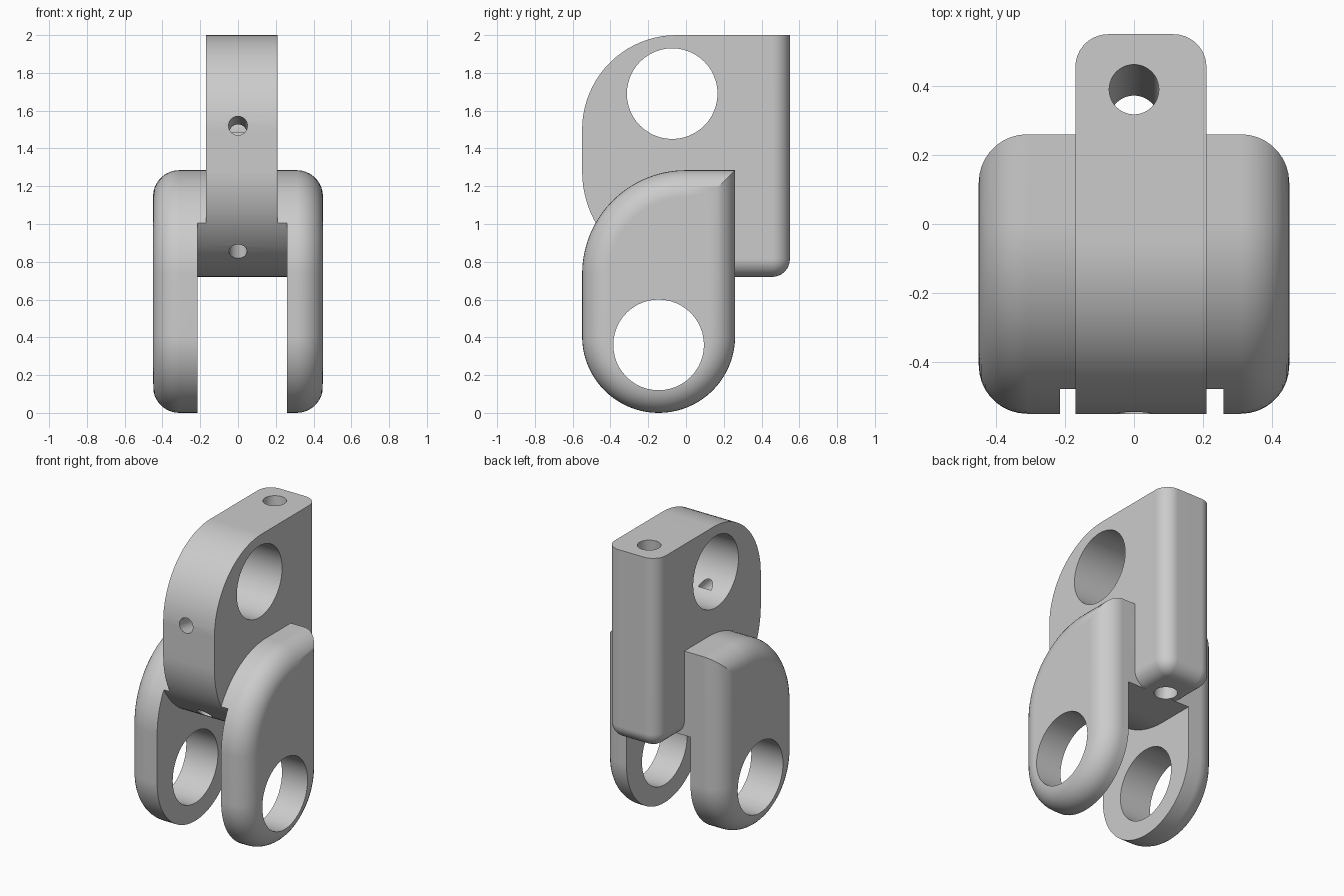
import bpy, bmesh
from math import radians, cos, sin
from mathutils import Vector

cube = bpy.data.objects.get("Cube")
if cube:
    bpy.data.objects.remove(cube, do_unlink=True)

grey = bpy.data.materials.new("plain_grey")
grey.use_nodes = True
grey.diffuse_color = (0.6, 0.6, 0.6, 1)
grey.node_tree.nodes["Principled BSDF"].inputs["Base Color"].default_value = (0.6, 0.6, 0.6, 1)


def arc(cy, cz, r, start, end, steps=20):
    angles = [radians(start + (end - start) * i / steps) for i in range(steps + 1)]
    return [(cy + r * cos(a), cz + r * sin(a)) for a in angles]


def finish(name, bm):
    bmesh.ops.recalc_face_normals(bm, faces=bm.faces)
    mesh = bpy.data.meshes.new(name)
    bm.to_mesh(mesh)
    bm.free()
    mesh.materials.append(grey)
    obj = bpy.data.objects.new(name, mesh)
    bpy.context.collection.objects.link(obj)
    return obj


def prism(name, profile, x0, x1, rim=0):
    """Extrude a side profile along x, optionally rounding both rims."""
    bm = bmesh.new()
    face = bm.faces.new([bm.verts.new((x0, y, z)) for y, z in profile])
    ext = bmesh.ops.extrude_face_region(bm, geom=[face])["geom"]
    moved = [g for g in ext if isinstance(g, bmesh.types.BMVert)]
    bmesh.ops.translate(bm, verts=moved, vec=(x1 - x0, 0, 0))
    bmesh.ops.recalc_face_normals(bm, faces=bm.faces)
    if rim:
        rims = [e for e in bm.edges if abs(e.verts[0].co.x - e.verts[1].co.x) < 1e-5]
        bmesh.ops.bevel(bm, geom=rims, offset=rim, segments=9, profile=0.5,
                        affect='EDGES', clamp_overlap=False)
    return finish(name, bm)


def rod(name, a, b, r):
    a, b = Vector(a), Vector(b)
    bm = bmesh.new()
    bmesh.ops.create_cone(bm, cap_ends=True, segments=48, radius1=r, radius2=r,
                          depth=(b - a).length)
    obj = finish(name, bm)
    turn = (b - a).to_track_quat('Z', 'Y').to_matrix().to_4x4()
    turn.translation = (a + b) / 2
    obj.data.transform(turn)
    return obj


def combine(obj, other, operation):
    mod = obj.modifiers.new("bool", 'BOOLEAN')
    mod.operation = operation
    mod.solver = 'EXACT'
    mod.object = other
    bpy.context.view_layer.objects.active = obj
    bpy.ops.object.modifier_apply(modifier=mod.name)


# Two rounded cheeks, made as one body and split by a slot
cheek_profile = (arc(-0.145, 0.405, 0.405, 360, 180, 40)
                 + arc(0, 0.735, 0.55, 180, 90) + [(0.26, 1.285)])
cheeks = prism("fork_cheeks", cheek_profile, -0.45, 0.45, rim=0.14)

under_arc = arc(0.01, 1.28, 0.56, 180, 270)
slot = prism("slot_cutter", [(-1, 1.28)] + under_arc + [(1, 0.72), (1, -0.5), (-1, -0.5)],
             -0.215, 0.26)
combine(cheeks, slot, 'DIFFERENCE')

# Centre block: rounded front plus a back post with softened edges
block = prism("centre_block", arc(-0.05, 1.5, 0.5, 90, 180) + under_arc
              + [(0.2, 0.72), (0.2, 2)], -0.17, 0.21)

bm = bmesh.new()
bmesh.ops.create_cube(bm, size=1)
for v in bm.verts:
    v.co = (0.02 + v.co.x * 0.38, 0.325 + v.co.y * 0.45, 1.36 + v.co.z * 1.28)
soft = []
for e in bm.edges:
    mid = (e.verts[0].co + e.verts[1].co) / 2
    bottom, back, side = mid.z < 0.8, mid.y > 0.5, abs(mid.x - 0.02) > 0.1
    if (bottom and (back or side) and mid.y > 0.2) or (back and side):
        soft.append(e)
bmesh.ops.bevel(bm, geom=soft, offset=0.095, segments=9, profile=0.5, affect='EDGES')
post = finish("back_post", bm)
combine(block, post, 'UNION')

# Pin holes and cord channels
pin_low = rod("low_pin", (-1, -0.145, 0.36), (1, -0.145, 0.36), 0.24)
pin_high = rod("high_pin", (-1, -0.073, 1.69), (1, -0.073, 1.69), 0.24)
back_cord = rod("back_cord", (0, 0.404, 2.2), (0, 0.286, 0.52), 0.072)
front_cord = rod("front_cord", (0, -0.65, 1.535), (0, -0.2, 1.47), 0.05)
low_cord = rod("low_cord", (0, -0.55, 0.8), (0, 0.1, 0.98), 0.047)
for cutter in (pin_low, back_cord, low_cord):
    combine(cheeks, cutter, 'DIFFERENCE')
for cutter in (pin_high, back_cord, front_cord, low_cord):
    combine(block, cutter, 'DIFFERENCE')
for helper in (slot, post, pin_low, pin_high, back_cord, front_cord, low_cord):
    bpy.data.objects.remove(helper, do_unlink=True)

# Smooth curves, crisp edges
bpy.ops.object.select_all(action='DESELECT')
for obj in (cheeks, block):
    obj.select_set(True)
    bpy.context.view_layer.objects.active = obj
bpy.ops.object.shade_smooth_by_angle(angle=radians(30))
for obj in (cheeks, block):
    mod = obj.modifiers.new("even_normals", 'WEIGHTED_NORMAL')
    mod.keep_sharp = True
